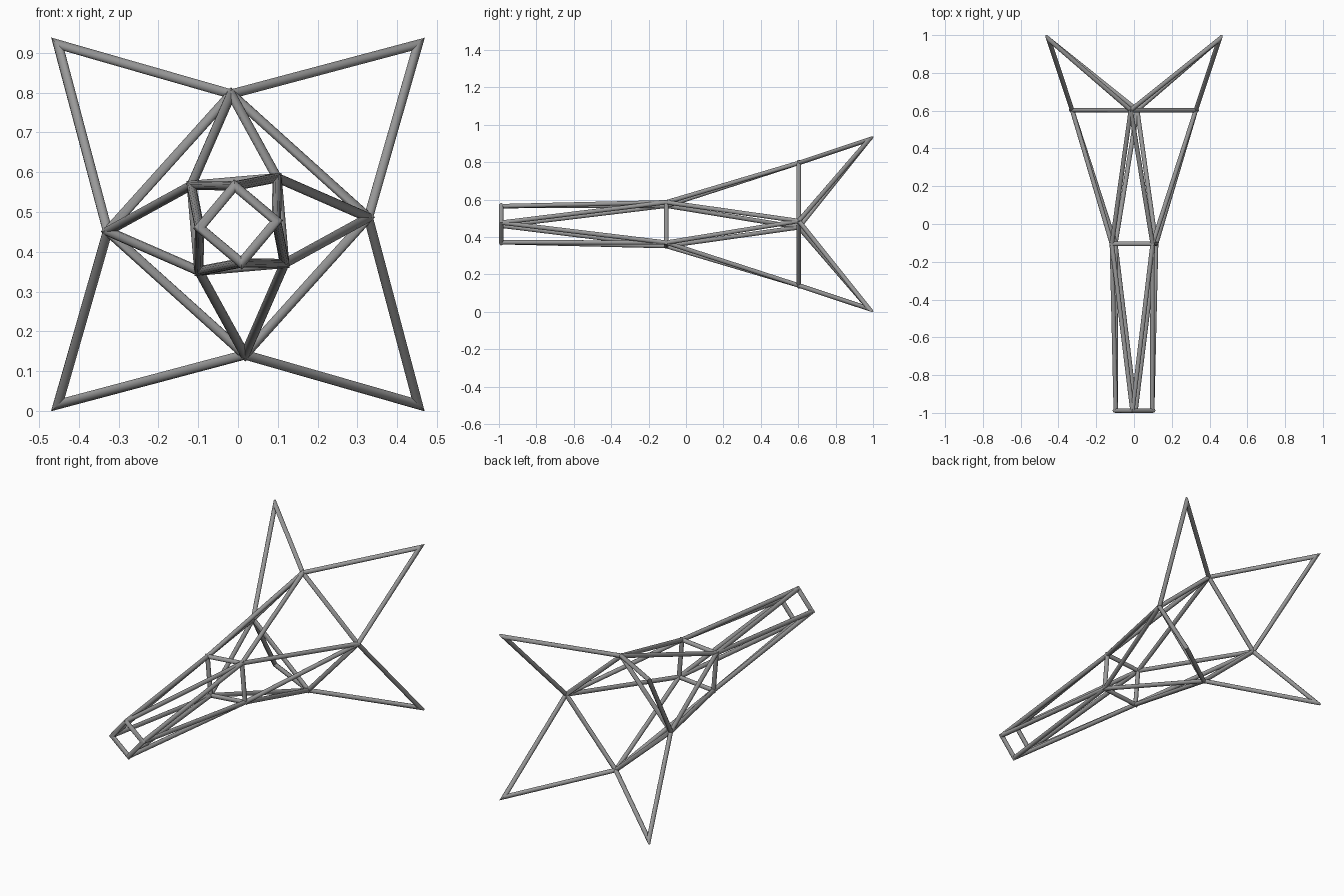
import bpy, bmesh, math
from mathutils import Vector

cube = bpy.data.objects.get("Cube")
if cube:
    bpy.data.objects.remove(cube, do_unlink=True)

RADIUS = 0.012
SIDES = 12
CENTRE_Z = 0.469

steel = bpy.data.materials.new("grey_steel")
steel.use_nodes = True
GREY = (0.32, 0.32, 0.32, 1)
steel.diffuse_color = GREY
steel.node_tree.nodes["Principled BSDF"].inputs["Base Color"].default_value = GREY


def ring(radius, degrees, y):
    """Four corners around the long axis."""
    angles = [math.radians(degrees + 90 * i) for i in range(4)]
    return [Vector((radius * math.cos(a), y, CENTRE_Z + radius * math.sin(a)))
            for a in angles]


def zigzag(a, b):
    """Closed path alternating between two rings."""
    return [p for pair in zip(a, b) for p in pair]


def tube_loop(name, points, mitre):
    """Closed loop of straight tubes, with mitred or square-cut corners."""
    bm = bmesh.new()
    n = len(points)
    for i in range(n):
        p, q = points[i], points[(i + 1) % n]
        before, after = points[i - 1], points[(i + 2) % n]
        d = (q - p).normalized()
        cut_p = d + (p - before).normalized()
        cut_q = d + (after - q).normalized()
        if not mitre:
            cut_p = cut_q = d
        side = d.orthogonal().normalized()
        up = d.cross(side)
        ends = [[], []]
        for k in range(SIDES):
            a = math.tau * k / SIDES
            offset = RADIUS * (side * math.cos(a) + up * math.sin(a))
            for end, point, cut in zip(ends, (p, q), (cut_p, cut_q)):
                slide = -offset.dot(cut) / d.dot(cut)
                end.append(bm.verts.new(point + offset + d * slide))
        for k in range(SIDES):
            j = (k + 1) % SIDES
            bm.faces.new((ends[0][k], ends[0][j], ends[1][j], ends[1][k]))
        if not mitre:
            bm.faces.new(ends[0][::-1])
            bm.faces.new(ends[1])
    bmesh.ops.remove_doubles(bm, verts=bm.verts, dist=0.00001)
    bmesh.ops.recalc_face_normals(bm, faces=bm.faces)
    mesh = bpy.data.meshes.new(name)
    bm.to_mesh(mesh)
    bm.free()
    mesh.materials.append(steel)
    obj = bpy.data.objects.new(name, mesh)
    bpy.context.collection.objects.link(obj)
    bpy.ops.object.select_all(action="DESELECT")
    obj.select_set(True)
    bpy.context.view_layer.objects.active = obj
    bpy.ops.object.shade_smooth_by_angle(angle=math.radians(35))


# Corners of the three rings and the flared rear tips
front = ring(0.097, 5, -0.988)
middle = ring(0.153, 50, -0.105)
rear = ring(0.328, 3, 0.603)
tips = ring(0.64, 45, 0.979)

# Closed square frames
tube_loop("front_frame", front, True)
tube_loop("middle_frame", middle, True)
tube_loop("rear_frame", rear, True)

# Struts between the frames, and the rear points
tube_loop("front_struts", zigzag(front, middle), False)
tube_loop("rear_struts", zigzag(middle, rear[1:] + rear[:1]), False)
tube_loop("rear_points", zigzag(rear, tips), True)
